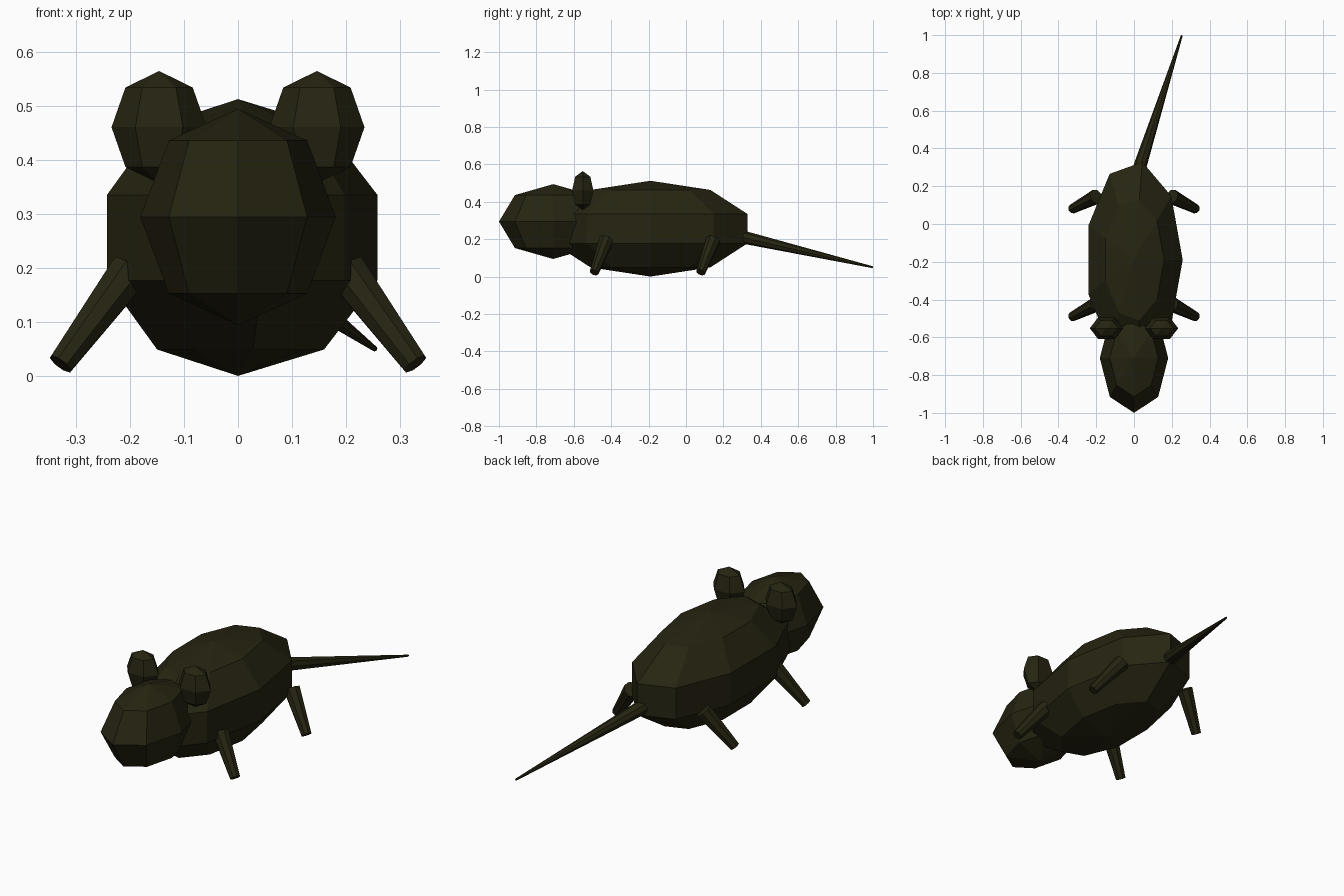
import bpy
import bmesh
from math import sin, cos, pi
from mathutils import Vector, Matrix

cube = bpy.data.objects.get("Cube")
if cube:
    bpy.data.objects.remove(cube, do_unlink=True)

# Single dark olive fur colour
fur = bpy.data.materials.new("dark_olive_fur")
fur.use_nodes = True
colour = (0.0194, 0.0176, 0.0055, 1.0)
fur.diffuse_color = colour
fur.node_tree.nodes["Principled BSDF"].inputs["Base Color"].default_value = colour


def finish(name, bm):
    bmesh.ops.recalc_face_normals(bm, faces=bm.faces)
    mesh = bpy.data.meshes.new(name)
    bm.to_mesh(mesh)
    bm.free()
    mesh.materials.append(fur)
    obj = bpy.data.objects.new(name, mesh)
    bpy.context.collection.objects.link(obj)
    return obj


def faceted_ball(name, centre, radii, segments, rings):
    """Low-poly ellipsoid with its poles on z and a vertex column facing +x."""
    bm = bmesh.new()
    top = bm.verts.new((0, 0, 1))
    bottom = bm.verts.new((0, 0, -1))
    loops = []
    for r in range(1, rings):
        tilt = pi * r / rings
        loops.append([bm.verts.new((sin(tilt) * cos(2 * pi * s / segments),
                                    sin(tilt) * sin(2 * pi * s / segments),
                                    cos(tilt))) for s in range(segments)])
    for s in range(segments):
        n = (s + 1) % segments
        bm.faces.new((top, loops[0][s], loops[0][n]))
        bm.faces.new((bottom, loops[-1][n], loops[-1][s]))
        for upper, lower in zip(loops, loops[1:]):
            bm.faces.new((upper[s], lower[s], lower[n], upper[n]))
    bm.transform(Matrix.Translation(centre) @ Matrix.Diagonal((*radii, 1)))
    return finish(name, bm)


def tapered_rod(name, start, end, start_radius, end_radius, sides):
    """Truncated cone running from start to end."""
    start, end = Vector(start), Vector(end)
    axis = end - start
    turn = axis.to_track_quat('Z', 'Y').to_matrix().to_4x4()
    bm = bmesh.new()
    bmesh.ops.create_cone(bm, cap_ends=True, segments=sides, depth=axis.length,
                          radius1=start_radius, radius2=end_radius)
    bm.transform(Matrix.Translation((start + end) / 2) @ turn)
    return finish(name, bm)


# Body and head
faceted_ball("body", (0, -0.19, 0.256), (0.271, 0.553, 0.256), 9, 5)
bpy.data.objects["body"].data.transform(
    Matrix.Translation((0, -0.19, 0)) @ Matrix.Diagonal((1, 1.0, 1, 1))
    @ Matrix.Translation((0, 0.19, 0)))
faceted_ball("head", (0, -0.71, 0.294), (0.181, 0.29, 0.2), 8, 4)

# Ears and legs, one set per side
for side, sign in (("left", 1), ("right", -1)):
    faceted_ball(side + "_ear", (sign * 0.146, -0.552, 0.46),
                 (0.088, 0.066, 0.104), 6, 4)
    for place, y in (("front", -0.425), ("back", 0.145)):
        tapered_rod(f"{place}_{side}_leg", (sign * 0.2, y, 0.195),
                    (sign * 0.328, y - 0.066, 0.022), 0.04, 0.025, 8)

# Tail sweeping back to the left
tapered_rod("tail", (0.03, 0.3, 0.212), (0.253, 0.998, 0.05), 0.035, 0.005, 8)
